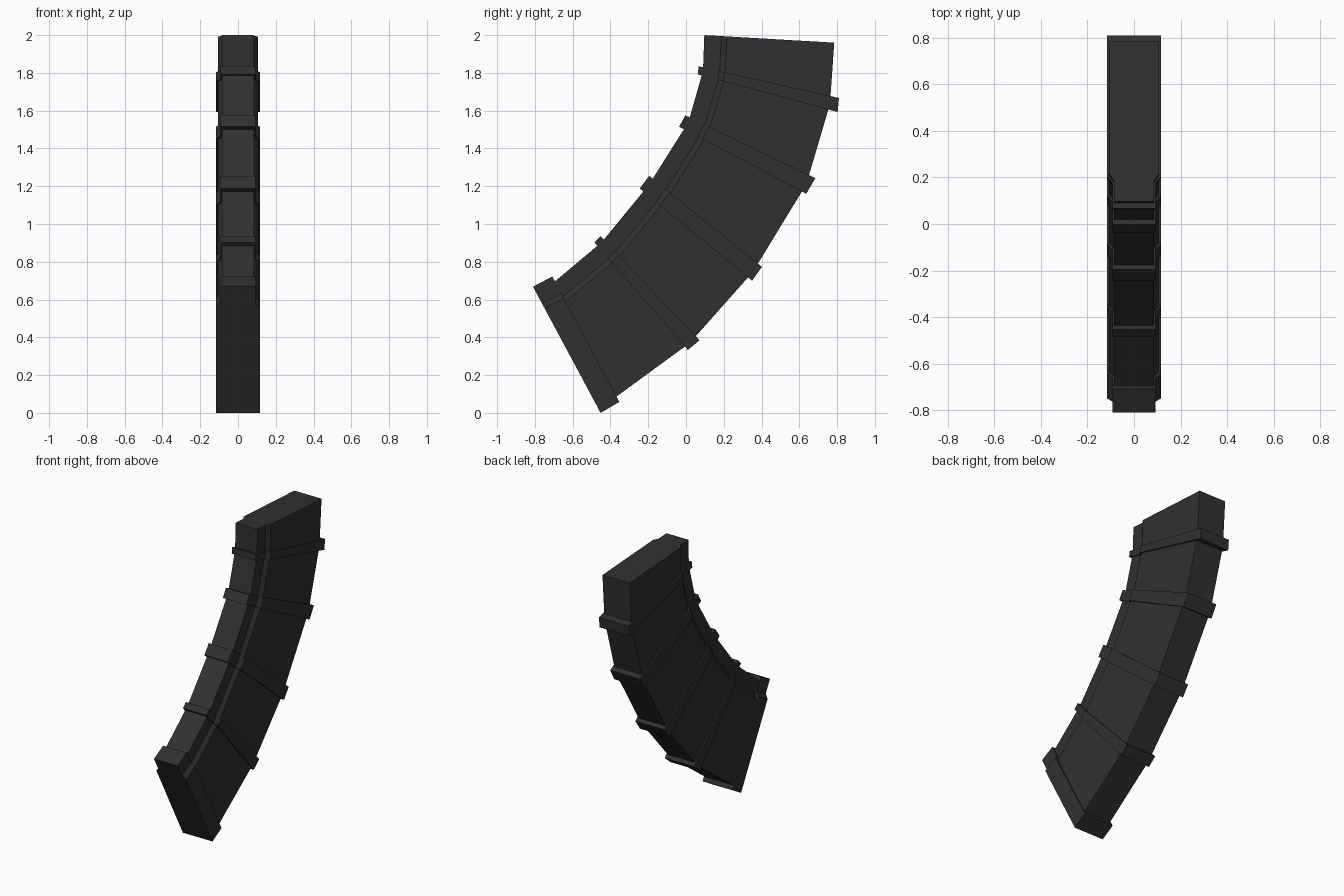
import bpy, bmesh
from mathutils import Vector

if "Cube" in bpy.data.objects:
    bpy.data.objects.remove(bpy.data.objects["Cube"])

mat = bpy.data.materials.new("dark_polymer")
mat.diffuse_color = (0.03, 0.03, 0.031, 1)
mat.use_nodes = True
mat.node_tree.nodes["Principled BSDF"].inputs["Base Color"].default_value = mat.diffuse_color


def loft(name, stations, narrow, wide, step):
    """Loft a stepped cross-section through (front, back) points in the y-z plane."""
    bm = bmesh.new()
    rings = []
    for front, back in stations:
        a, b = Vector(front), Vector(back)
        d = (b - a).normalized()
        half = [(narrow, a), (narrow, a + d * step),
                (wide, a + d * (step + 0.03)), (wide, b)]
        outline = half + [(-x, p) for x, p in reversed(half)]
        rings.append([bm.verts.new((x, p.x, p.y)) for x, p in outline])
    for r, s in zip(rings, rings[1:]):
        for i in range(8):
            j = (i + 1) % 8
            bm.faces.new((r[i], r[j], s[j], s[i]))
    bm.faces.new(rings[0])
    bm.faces.new(rings[-1])
    bmesh.ops.recalc_face_normals(bm, faces=bm.faces)
    mesh = bpy.data.meshes.new(name)
    bm.to_mesh(mesh)
    bm.free()
    mesh.materials.append(mat)
    obj = bpy.data.objects.new(name, mesh)
    bpy.context.collection.objects.link(obj)
    return obj


# Curved body with a narrower front spine
loft("curved_body", [
    ((0.097, 2.0), (0.785, 1.96)),
    ((0.09, 1.81), (0.762, 1.635)),
    ((0.013, 1.54), (0.637, 1.21)),
    ((-0.195, 1.21), (0.353, 0.745)),
    ((-0.445, 0.905), (0.02, 0.37)),
    ((-0.695, 0.695), (-0.37, 0.085)),
], 0.086, 0.107, 0.09)

# Reinforcing ribs: top edge then bottom edge
ribs = [
    (((0.067, 1.835), (0.81, 1.667)), ((0.062, 1.792), (0.803, 1.593))),
    (((-0.003, 1.575), (0.685, 1.243)), ((-0.037, 1.515), (0.637, 1.16))),
    (((-0.195, 1.255), (0.402, 0.773)), ((-0.245, 1.188), (0.35, 0.7))),
    (((-0.453, 0.935), (0.072, 0.385)), ((-0.485, 0.903), (0.01, 0.333))),
]
for i, rib in enumerate(ribs):
    loft(f"rib_{i + 1}", rib, 0.093, 0.117, 0.11)

# Base plate
loft("base_plate", [((-0.708, 0.722), (-0.353, 0.058)),
                    ((-0.81, 0.668), (-0.452, 0.0))], 0.093, 0.117, 0.1)
